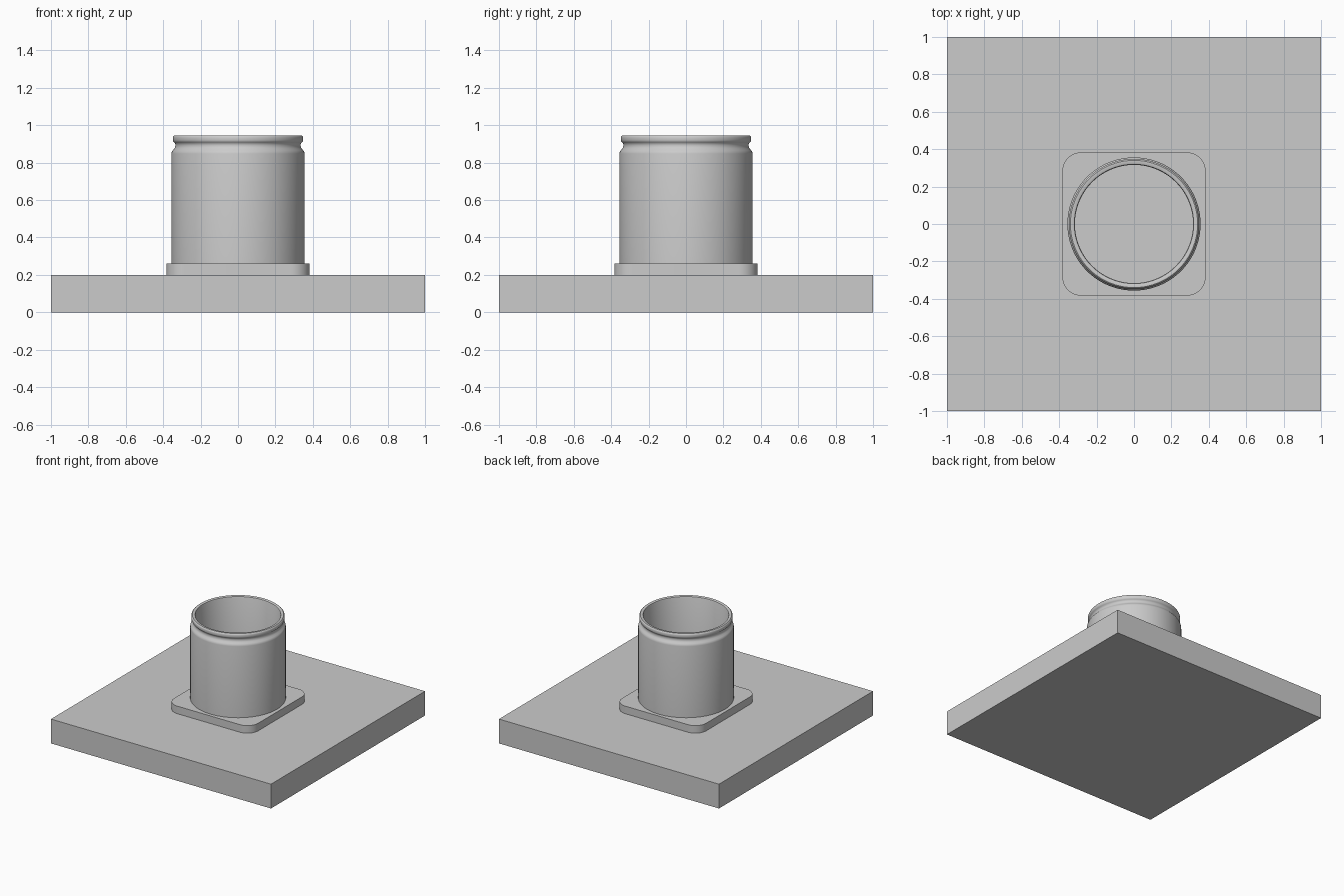
import bpy, bmesh, math

cube = bpy.data.objects.get("Cube")
if cube:
    bpy.data.objects.remove(cube, do_unlink=True)

grey = bpy.data.materials.new("light grey")
grey.use_nodes = True
colour = (0.6, 0.6, 0.6, 1)
grey.diffuse_color = colour
grey.node_tree.nodes["Principled BSDF"].inputs["Base Color"].default_value = colour


def finish(name, bm, smooth=True):
    bmesh.ops.recalc_face_normals(bm, faces=bm.faces)
    mesh = bpy.data.meshes.new(name)
    bm.to_mesh(mesh)
    bm.free()
    obj = bpy.data.objects.new(name, mesh)
    bpy.context.collection.objects.link(obj)
    mesh.materials.append(grey)
    if smooth:
        bpy.ops.object.select_all(action='DESELECT')
        obj.select_set(True)
        bpy.context.view_layer.objects.active = obj
        bpy.ops.object.shade_smooth_by_angle(angle=math.radians(35))
    return obj


def loft(name, rings):
    """Skin a closed sequence of equal-length rings."""
    bm = bmesh.new()
    loops = [[bm.verts.new(p) for p in ring] for ring in rings]
    n = len(loops[0])
    for a, b in zip(loops, loops[1:] + loops[:1]):
        for i in range(n):
            j = (i + 1) % n
            bm.faces.new((a[i], a[j], b[j], b[i]))
    return finish(name, bm)


def circle(r, z, n):
    angles = [2 * math.pi * (i + 0.5) / n for i in range(n)]
    return [(r * math.cos(a), r * math.sin(a), z) for a in angles]


def rounded_square(half, r, z, steps=16):
    pts = []
    for q in range(4):
        mid = math.pi / 4 + q * math.pi / 2
        cx = math.copysign(half - r, math.cos(mid))
        cy = math.copysign(half - r, math.sin(mid))
        for k in range(steps + 1):
            a = (q + k / steps) * math.pi / 2
            pts.append((cx + r * math.cos(a), cy + r * math.sin(a), z))
    return pts


# Square base slab
bm = bmesh.new()
bmesh.ops.create_cube(bm, size=1)
bmesh.ops.scale(bm, vec=(2, 2, 0.2), verts=bm.verts)
bmesh.ops.translate(bm, vec=(0, 0, 0.1), verts=bm.verts)
finish("base_slab", bm, smooth=False)

# Rounded mounting flange with a round opening
BOTTOM, TOP = 0.2, 0.262
outer = [rounded_square(0.383, 0.1, z) for z in (BOTTOM, TOP)]
count = len(outer[0])
loft("mounting_flange", outer + [circle(0.335, z, count) for z in (TOP, BOTTOM)])

# Hollow collar with a groove and a rolled lip
profile = [
    (0.356, 0.2), (0.356, 0.848), (0.354, 0.858), (0.349, 0.866),
    (0.340, 0.876), (0.336, 0.884), (0.335, 0.893), (0.336, 0.902),
    (0.341, 0.908), (0.346, 0.913), (0.348, 0.920), (0.348, 0.934),
    (0.346, 0.941), (0.340, 0.946), (0.324, 0.946), (0.319, 0.943),
    (0.316, 0.936), (0.316, 0.2),
]
loft("collar", [circle(r, z, 96) for r, z in profile])
